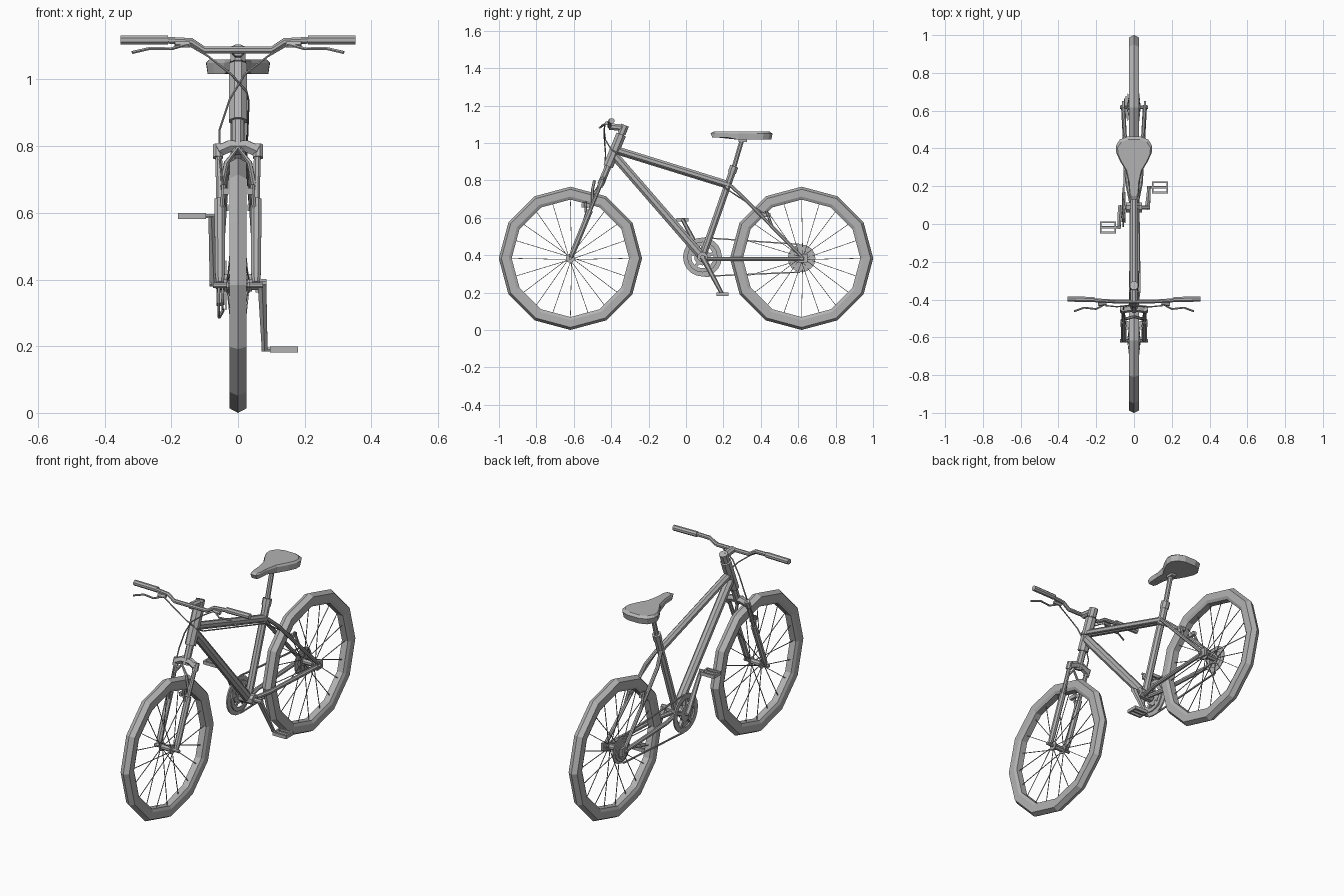
import bpy, bmesh
from math import sin, cos, pi
from mathutils import Vector

if "Cube" in bpy.data.objects:
    bpy.data.objects.remove(bpy.data.objects["Cube"])

grey = bpy.data.materials.new("plain grey")
grey.use_nodes = True
grey.diffuse_color = (0.45, 0.45, 0.45, 1)
grey.node_tree.nodes["Principled BSDF"].inputs["Base Color"].default_value = grey.diffuse_color

X = Vector((1, 0, 0))
AXLE_Z = 0.383
FRONT = Vector((0, -0.618, AXLE_Z))
REAR = Vector((0, 0.618, AXLE_Z))
BB = Vector((0, 0.088, 0.39))
STEER = Vector((0, 0.41, 1))


def finish(name, bm):
    bmesh.ops.recalc_face_normals(bm, faces=bm.faces)
    mesh = bpy.data.meshes.new(name)
    bm.to_mesh(mesh)
    bm.free()
    mesh.materials.append(grey)
    obj = bpy.data.objects.new(name, mesh)
    bpy.context.collection.objects.link(obj)


def sweep(bm, path, radius, sides=8):
    """Capped tube through the points; radius is one value or one per point."""
    pts = [Vector(p) for p in path]
    radii = radius if isinstance(radius, (list, tuple)) else [radius] * len(pts)
    along = (pts[-1] - pts[0]).normalized()
    ref = Vector((0, 0, 1)) if abs(along.x) > 0.7 else X
    rings = []
    for i, p in enumerate(pts):
        t = (pts[min(i + 1, len(pts) - 1)] - pts[max(i - 1, 0)]).normalized()
        u = (ref - t * ref.dot(t)).normalized()
        v = t.cross(u)
        angles = [2 * pi * (k + 0.5) / sides for k in range(sides)]
        rings.append([bm.verts.new(p + radii[i] * (u * cos(a) + v * sin(a))) for a in angles])
    for a, b in zip(rings, rings[1:]):
        for k in range(sides):
            j = (k + 1) % sides
            bm.faces.new((a[k], a[j], b[j], b[k]))
    bm.faces.new(rings[0])
    bm.faces.new(rings[-1])


def tubes(name, paths, radius, sides=8):
    bm = bmesh.new()
    for path in paths:
        sweep(bm, path, radius, sides)
    finish(name, bm)


def mirrored(path):
    return [[(s * p[0], p[1], p[2]) for p in path] for s in (-1, 1)]


def lathe(name, centre, profile, sides):
    """Closed (x, radius) section turned about the sideways axis."""
    bm = bmesh.new()
    rings = [[bm.verts.new(centre + Vector((x, r * sin(a), r * cos(a)))) for x, r in profile]
             for a in (2 * pi * k / sides for k in range(sides))]
    n = len(profile)
    for k in range(sides):
        a, b = rings[k], rings[(k + 1) % sides]
        for i in range(n):
            j = (i + 1) % n
            bm.faces.new((a[i], a[j], b[j], b[i]))
    finish(name, bm)


def annulus(name, centre, x, half, inner, outer, sides=16):
    lathe(name, centre, [(x - half, inner), (x + half, inner), (x + half, outer), (x - half, outer)], sides)


def boxes(name, items):
    bm = bmesh.new()
    for centre, size in items:
        new = bmesh.ops.create_cube(bm, size=1)["verts"]
        for v in new:
            v.co = Vector(centre) + Vector(c * s for c, s in zip(v.co, size))
    finish(name, bm)


def steer(z, x=0):
    """Point on the steering line at a height."""
    p = FRONT + STEER * (z - AXLE_Z)
    return (x, p.y, p.z)


# Wheels: twelve-sided ridged tyres, thin spokes, hubs
for label, hub in (("front", FRONT), ("rear", REAR)):
    lathe(label + "_tyre", hub, [(0, 0.383), (0.026, 0.369), (0.026, 0.33), (0.018, 0.314),
                                 (-0.018, 0.314), (-0.026, 0.33), (-0.026, 0.369)], 12)
    spokes = []
    for k in range(20):
        a = 2 * pi * k / 20
        side = 0.032 if k % 2 else -0.032
        lean = 0.3 if k % 4 < 2 else -0.3
        spokes.append([hub + Vector((side, 0.02 * sin(a + lean), 0.02 * cos(a + lean))),
                       hub + Vector((0, 0.315 * sin(a), 0.315 * cos(a)))])
    tubes(label + "_spokes", spokes, 0.0022, 4)
    tubes(label + "_hub", [[hub - X * 0.035, hub + X * 0.035]], 0.015)
    tubes(label + "_axle", [[hub - X * 0.075, hub + X * 0.075]], 0.009)
    for s, word in ((-1, "right"), (1, "left")):
        annulus(f"{label}_hub_flange_{word}", hub, s * 0.032, 0.003, 0.01, 0.024, 10)

# Frame
seat_top = (0, 0.258, 0.875)
tubes("top_tube", [[steer(0.965), (0, 0.232, 0.775)]], 0.021)
tubes("down_tube", [[steer(0.94), BB]], 0.025)
tubes("seat_tube", [[BB, seat_top]], 0.02)
tubes("seat_collar", [[(0, 0.245, 0.84), seat_top]], 0.024)
tubes("head_tube", [[steer(0.875), steer(1.045)]], 0.029)
tubes("bottom_bracket", [[BB - X * 0.042, BB + X * 0.042]], 0.028)
tubes("chain_stays", mirrored([(0.012, 0.1, 0.38), (0.036, 0.22, 0.38), (0.058, 0.63, 0.38)]), 0.012)
tubes("seat_stays", mirrored([(0.012, 0.235, 0.775), (0.036, 0.3, 0.715), (0.058, 0.625, 0.385)]), 0.01)
boxes("dropouts", [((s * 0.058, 0.625, 0.383), (0.012, 0.05, 0.045)) for s in (-1, 1)])

# Suspension fork
tubes("steerer", [[steer(0.78), steer(1.09)]], 0.019)
tubes("fork_crown", [[steer(0.785, -0.06), steer(0.8, -0.025), steer(0.8, 0.025), steer(0.785, 0.06)]], 0.02, 6)
tubes("crown_sockets", mirrored([steer(0.765, 0.06), steer(0.803, 0.06)]), 0.016)
tubes("fork_upper_legs", mirrored([steer(0.62, 0.055), steer(0.79, 0.058)]), 0.011)
tubes("fork_lower_legs", mirrored([steer(0.39, 0.054), steer(0.42, 0.054), steer(0.64, 0.055)]),
      [0.012, 0.016, 0.017])
tubes("fork_arch", [[steer(0.67, -0.05), (-0.035, -0.5, 0.75), (0, -0.49, 0.795),
                     (0.035, -0.5, 0.75), steer(0.67, 0.05)]], 0.008, 6)

# Stem, handlebar, grips, levers
tubes("stem_clamp", [[steer(1.05), steer(1.095)]], 0.024)
tubes("stem", [[steer(1.08), (0, -0.41, 1.088)]], 0.019)
tubes("handlebar", [[(-0.22, -0.403, 1.118), (-0.14, -0.408, 1.114), (-0.1, -0.41, 1.088),
                     (0.1, -0.41, 1.088), (0.14, -0.408, 1.114), (0.22, -0.403, 1.118)]], 0.011)
tubes("grips", mirrored([(0.21, -0.4, 1.118), (0.352, -0.397, 1.118)]), 0.015)
tubes("lever_mounts", mirrored([(0.145, -0.42, 1.105), (0.19, -0.425, 1.105)]), 0.01, 6)
tubes("brake_levers", mirrored([(0.155, -0.425, 1.105), (0.2, -0.45, 1.092), (0.265, -0.443, 1.093),
                                (0.317, -0.462, 1.081)]), 0.005, 6)

# Cables and brakes
tubes("front_cable", [[(0.15, -0.432, 1.105), (0.09, -0.438, 1.07), (0.02, -0.436, 1.015),
                       (-0.025, -0.43, 0.94), (-0.055, -0.435, 0.85), (-0.056, -0.47, 0.77),
                       (-0.045, -0.53, 0.68)]], 0.0035, 6)
tubes("rear_cable", [[(-0.15, -0.432, 1.105), (-0.09, -0.438, 1.07), (-0.02, -0.43, 1.015),
                      (0.025, -0.4, 0.965), (0.032, -0.35, 0.935), (0.025, 0.2, 0.765),
                      (0.035, 0.42, 0.62)]], 0.0035, 6)
tubes("front_brake_arms", mirrored([(0.05, -0.53, 0.585), (0.043, -0.54, 0.685)]), 0.007, 6)
tubes("rear_brake_arms", mirrored([(0.05, 0.46, 0.555), (0.043, 0.43, 0.635)]), 0.007, 6)
boxes("brake_pads", [((s * 0.037, y, z), (0.016, 0.045, 0.02))
                     for s in (-1, 1) for y, z in ((-0.535, 0.665), (0.43, 0.615))])

# Seat post and saddle
tubes("seat_post", [[seat_top, (0, 0.303, 1.03)]], 0.013)
boxes("saddle_clamp", [((0, 0.303, 1.015), (0.03, 0.045, 0.02))])
half = [(0.016, 0.131), (0.024, 0.15), (0.027, 0.21), (0.042, 0.28), (0.075, 0.335),
        (0.095, 0.38), (0.096, 0.415), (0.075, 0.447), (0.035, 0.463)]
outline = half + [(-x, y) for x, y in reversed(half)]
bm = bmesh.new()
layers = []
for drop, scale in ((1, 0.95), (0.25, 1), (0, 0.9)):
    layers.append([bm.verts.new((x * scale, 0.31 + (y - 0.31) * scale,
                                 1.06 - drop * (0.03 if y < 0.25 else 0.043)))
                   for x, y in outline])
for a, b in zip(layers, layers[1:]):
    for k in range(len(a)):
        j = (k + 1) % len(a)
        bm.faces.new((a[k], a[j], b[j], b[k]))
bm.faces.new(layers[0])
bm.faces.new(layers[-1])
finish("saddle", bm)

# Cranks and pedals
throw = Vector((0, 0.106, -0.2))
tubes("crank_spindle", [[BB - X * 0.085, BB + X * 0.085]], 0.012)
for s, word in ((-1, "right"), (1, "left")):
    end = BB + throw * s
    tubes(f"crank_arm_{word}", [[BB + X * s * 0.072, end + X * s * 0.08]], [0.015, 0.01], 6)
    tubes(f"pedal_axle_{word}", [[end + X * s * 0.07, end + X * s * 0.175]], 0.007, 6)
    cage = [((s * x, end.y, end.z), (0.008, 0.064, 0.018)) for x in (0.1, 0.176)]
    cage += [((s * 0.138, end.y + d, end.z), (0.076, 0.01, 0.018)) for d in (-0.027, 0, 0.027)]
    boxes(f"pedal_{word}", cage)

# Chainring, sprockets, chain
annulus("chainring", BB, -0.058, 0.004, 0.076, 0.104, 20)
annulus("inner_chainring", BB, -0.047, 0.003, 0.06, 0.082, 16)
annulus("chainring_spider", BB, -0.058, 0.005, 0.01, 0.045, 10)
tubes("spider_arms", [[BB + Vector((-0.056, r * sin(a), r * cos(a))) for r in (0.035, 0.08)]
                      for a in (2 * pi * k / 5 for k in range(5))], 0.012, 4)
for k, r in enumerate((0.074, 0.06, 0.046)):
    annulus(f"sprocket_{k + 1}", REAR, -0.036 - 0.007 * k, 0.002, 0.014 if k else 0.045, r)
tubes("chain", [[(-0.056, 0.1, 0.493), (-0.044, 0.61, 0.457)],
                [(-0.056, 0.1, 0.287), (-0.044, 0.61, 0.309)]], 0.005, 4)
